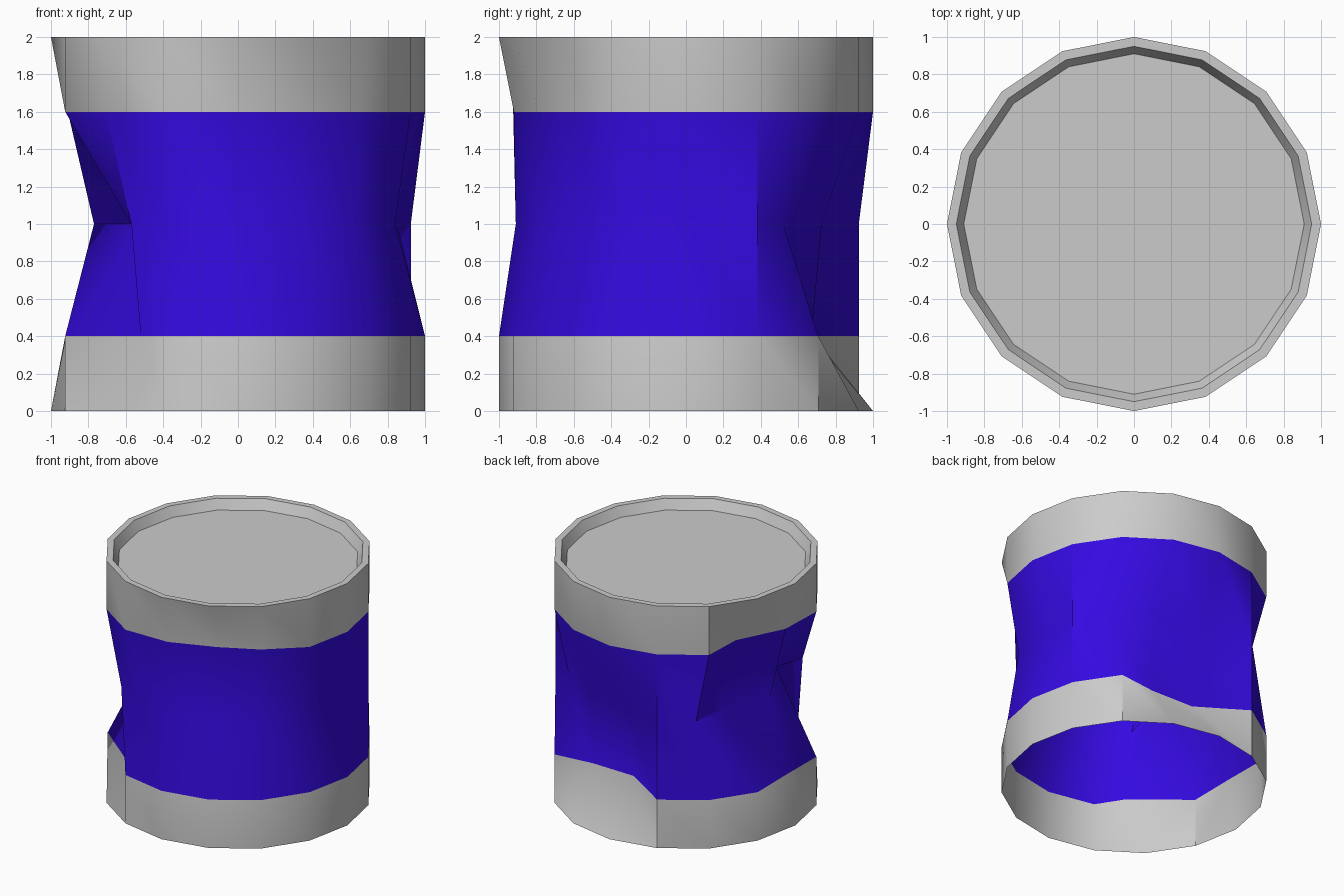
import bpy, bmesh, math

if "Cube" in bpy.data.objects:
    bpy.data.objects.remove(bpy.data.objects["Cube"])

SIDES = 16
LEVELS = [0.0, 0.4, 1.0, 1.6, 2.0]

# Dents: level index -> {side index: (x, y) of the pushed-in corner}
DENTS = {
    1: {3: (0.38, 0.67), 4: (0, 0.68), 8: (-0.92, 0), 10: (-0.52, -0.71)},
    2: {0: (0.85, 0), 2: (0.71, 0.52), 3: (0.38, 0.725), 4: (0, 0.78),
        6: (-0.56, 0.67), 7: (-0.60, 0.38), 8: (-0.77, 0),
        9: (-0.50, -0.46), 10: (-0.57, -0.71), 11: (-0.35, -0.84),
        12: (-0.03, -0.91), 13: (0.36, -0.80), 14: (0.62, -0.64),
        15: (0.84, -0.35)},
    3: {7: (-0.72, 0.38), 8: (-0.91, 0), 12: (0, -0.92), 13: (0.36, -0.78),
        14: (0.65, -0.63)},
}


def material(name, colour):
    mat = bpy.data.materials.new(name)
    mat.diffuse_color = colour
    mat.use_nodes = True
    mat.node_tree.nodes["Principled BSDF"].inputs["Base Color"].default_value = mat.diffuse_color
    return mat


def ring(bm, radius, z, moved={}):
    verts = []
    for k in range(SIDES):
        a = 2 * math.pi * k / SIDES
        x, y = moved.get(k, (radius * math.cos(a), radius * math.sin(a)))
        verts.append(bm.verts.new((x, y, z)))
    return verts


def bridge(bm, low, high, mat):
    for k in range(SIDES):
        n = (k + 1) % SIDES
        face = bm.faces.new((low[n], high[n], high[k], low[k]))
        face.material_index = mat


bm = bmesh.new()

# Dented wall: grey bands at both ends, blue between, open at the bottom
rings = [ring(bm, 1.0, z, DENTS.get(i, {})) for i, z in enumerate(LEVELS)]
for i, mat in enumerate((0, 1, 1, 0)):
    bridge(bm, rings[i], rings[i + 1], mat)

# Flat rim and recessed lid
rim = ring(bm, 0.95, 2.0)
lid = ring(bm, 0.91, 1.92)
bridge(bm, rings[-1], rim, 0)
bridge(bm, rim, lid, 0)
bm.faces.new(lid)

mesh = bpy.data.meshes.new("dented_can")
bm.to_mesh(mesh)
bm.free()
can = bpy.data.objects.new("dented_can", mesh)
bpy.context.collection.objects.link(can)
mesh.materials.append(material("plain_grey", (0.8, 0.8, 0.8, 1)))
mesh.materials.append(material("blue_paint", (0.035, 0.003, 0.75, 1)))

# Soft shading with sharp creases
bpy.context.view_layer.objects.active = can
can.select_set(True)
bpy.ops.object.shade_smooth_by_angle(angle=math.radians(35))
